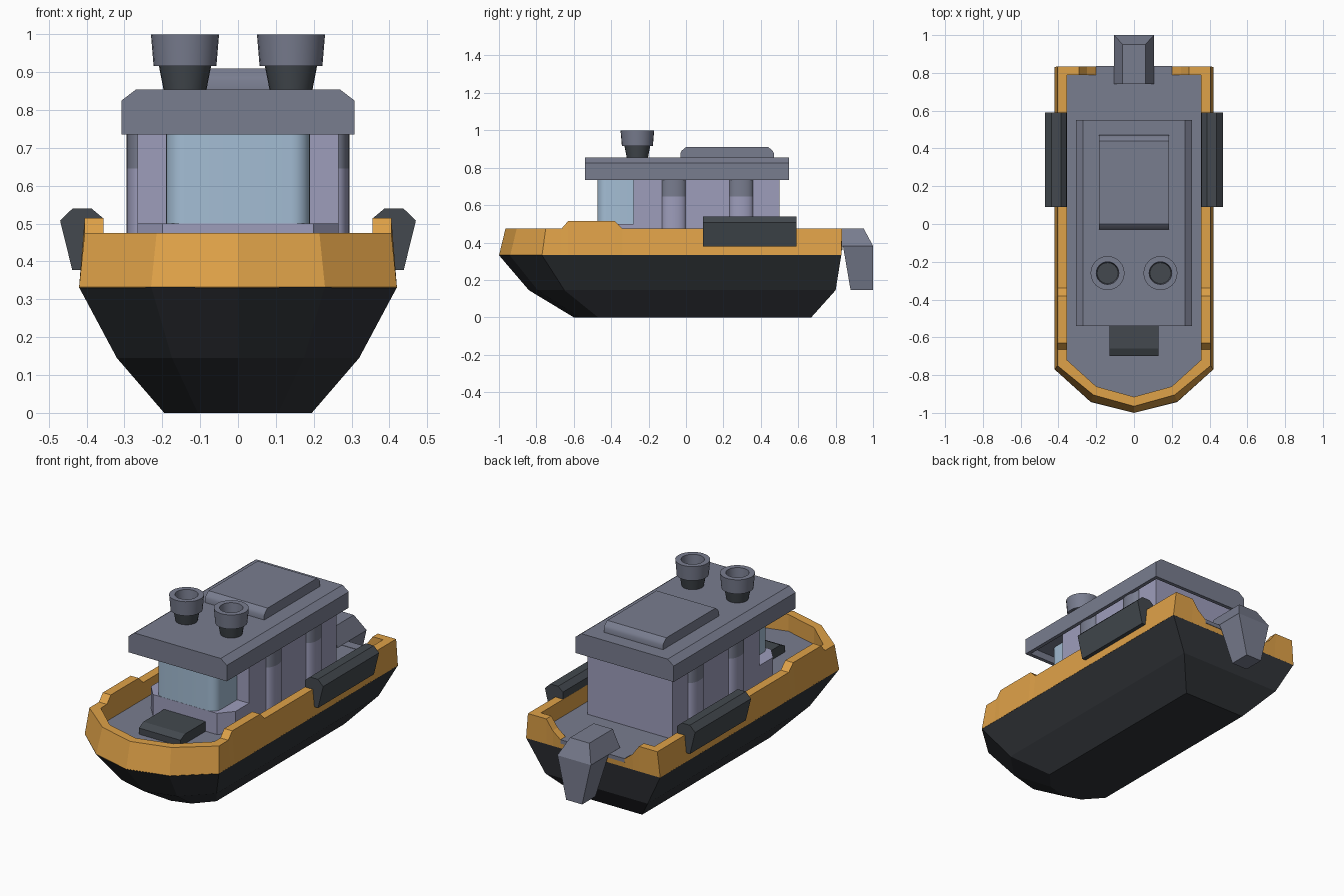
import bpy, bmesh, math

if "Cube" in bpy.data.objects:
    bpy.data.objects.remove(bpy.data.objects["Cube"])


def mat(name, rgb):
    m = bpy.data.materials.new(name)
    m.diffuse_color = (*rgb, 1)
    m.use_nodes = True
    m.node_tree.nodes["Principled BSDF"].inputs["Base Color"].default_value = m.diffuse_color
    return m


GREY = mat("slate_grey", (0.19, 0.205, 0.275))
ORANGE = mat("orange", (0.74, 0.36, 0.065))
HULL = mat("black_hull", (0.030, 0.034, 0.040))
DARK = mat("charcoal", (0.056, 0.066, 0.077))
LAVENDER = mat("lavender", (0.34, 0.34, 0.50))
GLASS = mat("pale_blue_glass", (0.37, 0.51, 0.66))


def loft(name, rings, material, caps=True, closed=False, smooth=False):
    """Skin a list of equal-length rings of points."""
    bm = bmesh.new()
    vs = [[bm.verts.new(p) for p in r] for r in rings]
    n = len(rings[0])
    for i in range(len(vs) if closed else len(vs) - 1):
        a, b = vs[i], vs[(i + 1) % len(vs)]
        for j in range(n):
            k = (j + 1) % n
            bm.faces.new((a[j], a[k], b[k], b[j]))
    if caps and not closed:
        bm.faces.new(vs[0])
        bm.faces.new(vs[-1])
    bmesh.ops.recalc_face_normals(bm, faces=bm.faces)
    me = bpy.data.meshes.new(name)
    bm.to_mesh(me)
    bm.free()
    me.materials.append(material)
    ob = bpy.data.objects.new(name, me)
    bpy.context.collection.objects.link(ob)
    if smooth:
        bpy.ops.object.select_all(action='DESELECT')
        ob.select_set(True)
        bpy.context.view_layer.objects.active = ob
        bpy.ops.object.shade_smooth_by_angle(angle=math.radians(35))
    return ob


def mirrored(half):
    """Half outline (x >= 0) from bow to stern -> full outline."""
    return half + [(-x, y) for x, y in reversed(half) if x > 0]


def slab(name, outline, z0, z1, material, smooth=False):
    return loft(name, [[(x, y, z) for x, y in outline] for z in (z0, z1)],
                material, smooth=smooth)


def rect(x, y0, y1):
    return [(-x, y0), (x, y0), (x, y1), (-x, y1)]


def lathe(name, cx, cy, profile, material, n=24):
    """Profile of (radius, z) points turned about a vertical axis."""
    return loft(name, [[(cx + r * math.cos(2 * math.pi * i / n),
                         cy + r * math.sin(2 * math.pi * i / n), z) for i in range(n)]
                       for r, z in profile], material, smooth=True)


# Hull: stacked outlines widening from the keel to the waterline
def hull_ring(z, w, bow, shoulder, stern):
    mid = bow + (shoulder - bow) * 0.25
    return [(x, y, z) for x, y in mirrored(
        [(0, bow), (w * 0.545, mid), (w, shoulder), (w, stern)])]


loft("hull", [hull_ring(0, 0.195, -0.60, -0.47, 0.67),
              hull_ring(0.145, 0.32, -0.84, -0.65, 0.80),
              hull_ring(0.332, 0.42, -1.0, -0.77, 0.83)], HULL)

# Bulwark: one cross-section swept round the ship, raised at the bow sides, cut at the stern
DECK = 0.38
path = [  # lower outer, upper outer, inner, top height
    ((0, -1.0), (0, -0.965), (0, -0.915), 0.475),
    ((0.23, -0.94), (0.215, -0.905), (0.2, -0.86), 0.475),
    ((0.42, -0.77), (0.405, -0.75), (0.355, -0.72), 0.475)]
for y, z in ((-0.665, 0.475), (-0.63, 0.515), (-0.38, 0.515), (-0.34, 0.475)):
    path.append(((0.42, y), (0.405, y), (0.355, y), z))
path.append(((0.42, 0.83), (0.405, 0.835), (0.355, 0.79), 0.475))
for x, z in ((0.29, 0.475), (0.25, 0.42), (0.2, DECK)):
    path.append(((x, 0.83), (x, 0.835), (x, 0.79), z))


def section(s, p):
    lo, up, inn, z = p
    return [(s * lo[0], lo[1], 0.33), (s * up[0], up[1], z),
            (s * inn[0], inn[1], z), (s * inn[0], inn[1], 0.33)]


loft("bulwark", [section(1, p) for p in path] +
     [section(-1, p) for p in reversed(path[1:])], ORANGE, closed=True)

# Deck, with its sill in the stern opening
slab("deck", mirrored([(0, -0.92), (0.203, -0.865), (0.36, -0.723), (0.36, 0.80)]),
     0.34, DECK, GREY)
slab("stern_sill", rect(0.2, 0.78, 0.836), 0.36, DECK + 0.002, GREY)

# Fore hatch
loft("fore_hatch", [[(x, -0.70, DECK), (x, -0.70, 0.415), (x, -0.66, 0.435),
                     (x, -0.46, 0.435), (x, -0.46, DECK)] for x in (-0.13, 0.13)], DARK)

# Cabin: body, front ledge and rounded glass
slab("cabin_body", rect(0.265, -0.28, 0.5), DECK, 0.79, LAVENDER)
slab("cabin_front_base", mirrored([(0.2, -0.475), (0.265, -0.40), (0.265, -0.27)]),
     DECK, 0.50, LAVENDER)
R = 0.05
corner = [(0.19 - R + R * math.sin(a), -0.474 + R - R * math.cos(a))
          for a in [math.pi / 2 * i / 6 for i in range(7)]]
slab("cabin_glass", mirrored(corner + [(0.19, -0.27)]), 0.50, 0.79, GLASS, smooth=True)

# Side columns: shallow half-round posts, lavender below and grey on top
for s, side in ((1, "right"), (-1, "left")):
    for y, place in ((-0.065, "front"), (0.295, "back")):
        arc = [(s * (0.26 + 0.035 * math.sin(math.pi * i / 10)),
                y - 0.065 * math.cos(math.pi * i / 10)) for i in range(11)]
        slab(f"{side}_{place}_post", arc, DECK, 0.645, LAVENDER, smooth=True)
        slab(f"{side}_{place}_post_top", arc, 0.645, 0.79, GREY, smooth=True)

# Roof with chamfered long edges and a recess underneath
roof = [(-0.308, 0.735), (-0.308, 0.825), (-0.27, 0.854), (0.27, 0.854),
        (0.308, 0.825), (0.308, 0.735)]
ob = loft("roof", [[(x, y, z) for x, z in roof] for y in (-0.54, 0.55)], GREY)
bm = bmesh.new()
bm.from_mesh(ob.data)
bm.normal_update()
under = [f for f in bm.faces if f.normal.z < -0.9]
bmesh.ops.inset_region(bm, faces=under, thickness=0.03)
r = bmesh.ops.extrude_discrete_faces(bm, faces=under)
for f in r["faces"]:
    bmesh.ops.translate(bm, verts=f.verts, vec=(0, 0, 0.04))
bm.to_mesh(ob.data)
bm.free()

# Roof hatch with rounded ends
ends = [(-0.03, 0.85), (-0.03, 0.878), (-0.022, 0.892), (0.0, 0.91),
        (0.44, 0.91), (0.462, 0.892), (0.47, 0.878), (0.47, 0.85)]
loft("roof_hatch", [[(x, y, z) for y, z in ends] for x in (-0.185, 0.185)], GREY, smooth=True)

# Twin funnels
for s, side in ((1, "right"), (-1, "left")):
    cx, cy = s * 0.14, -0.26
    lathe(side + "_funnel_base", cx, cy, [(0.056, 0.85), (0.070, 0.922)], DARK)
    lathe(side + "_funnel_top", cx, cy,
          [(0.06, 0.917), (0.083, 0.917), (0.090, 1.0), (0.060, 1.0), (0.055, 0.935)], GREY)
    lathe(side + "_funnel_soot", cx, cy, [(0.0555, 0.93), (0.0555, 0.94)], DARK)

# Side fenders hung over the bulwark
fender = [(0.355, 0.46), (0.357, 0.515), (0.387, 0.54), (0.437, 0.54),
          (0.47, 0.508), (0.438, 0.378), (0.405, 0.378)]
for s, side in ((1, "right"), (-1, "left")):
    loft(side + "_fender", [[(s * x, y, z) for x, z in fender] for y in (0.09, 0.59)], DARK)

# Outboard motor in the stern opening
loft("outboard_motor", [[(x, y, z) for x, y in rect(w, y0, y1)] for z, w, y0, y1 in (
    (0.145, 0.05, 0.88, 1.0), (0.378, 0.103, 0.84, 1.0),
    (0.382, 0.105, 0.74, 1.0), (0.475, 0.06, 0.74, 0.95))], GREY)
